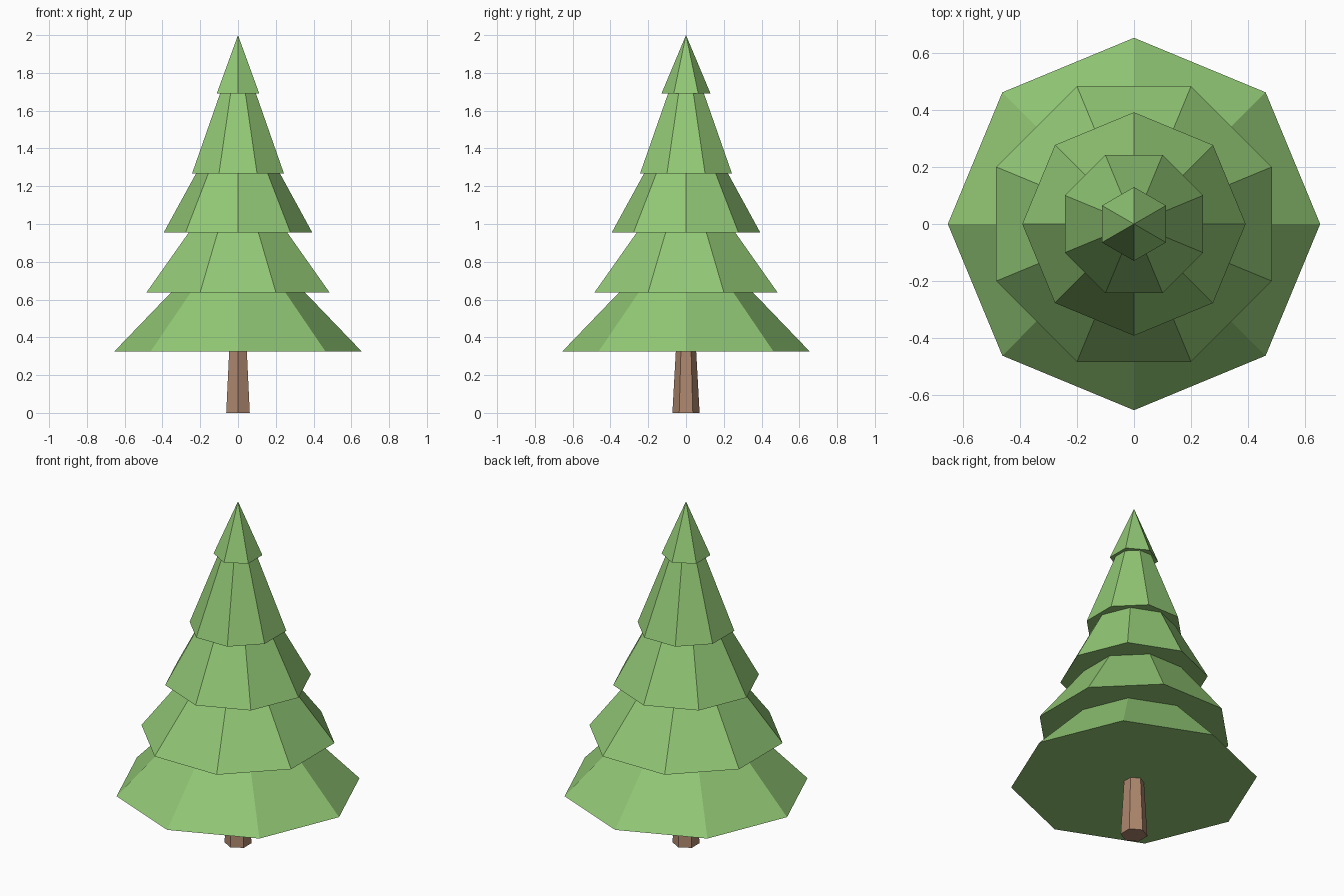
import bpy, math

if "Cube" in bpy.data.objects:
    bpy.data.objects.remove(bpy.data.objects["Cube"])


def material(name, rgb):
    m = bpy.data.materials.new(name)
    m.diffuse_color = (*rgb, 1)
    m.use_nodes = True
    m.node_tree.nodes["Principled BSDF"].inputs["Base Color"].default_value = m.diffuse_color
    return m


leaf_green = material("leaf green", (0.287, 0.578, 0.178))
bark_brown = material("bark brown", (0.42, 0.24, 0.155))


def frustum(name, sides, r_low, r_high, z_low, z_high, turn, mat):
    """Flat-faced tapered prism; the first corner points along x plus turn degrees."""
    bpy.ops.mesh.primitive_cone_add(
        vertices=sides, radius1=r_low, radius2=r_high, depth=z_high - z_low,
        location=(0, 0, (z_low + z_high) / 2),
        rotation=(0, 0, math.radians(turn + 90)))
    ob = bpy.context.object
    ob.name = name
    ob.data.materials.append(mat)
    return ob


# Trunk
frustum("trunk", 6, 0.072, 0.054, 0.0, 0.325, 30, bark_brown)

# Foliage tiers, bottom to top: sides, lower radius, upper radius, z range, turn
tiers = [
    (8, 0.655, 0.355, 0.325, 0.637, 0),
    (8, 0.525, 0.282, 0.637, 0.955, 22.5),
    (8, 0.393, 0.222, 0.955, 1.268, 0),
    (8, 0.263, 0.103, 1.268, 1.690, 22.5),
    (6, 0.130, 0.0, 1.690, 2.0, 30),
]
for i, tier in enumerate(tiers):
    frustum(f"foliage_tier_{i + 1}", *tier, leaf_green)
